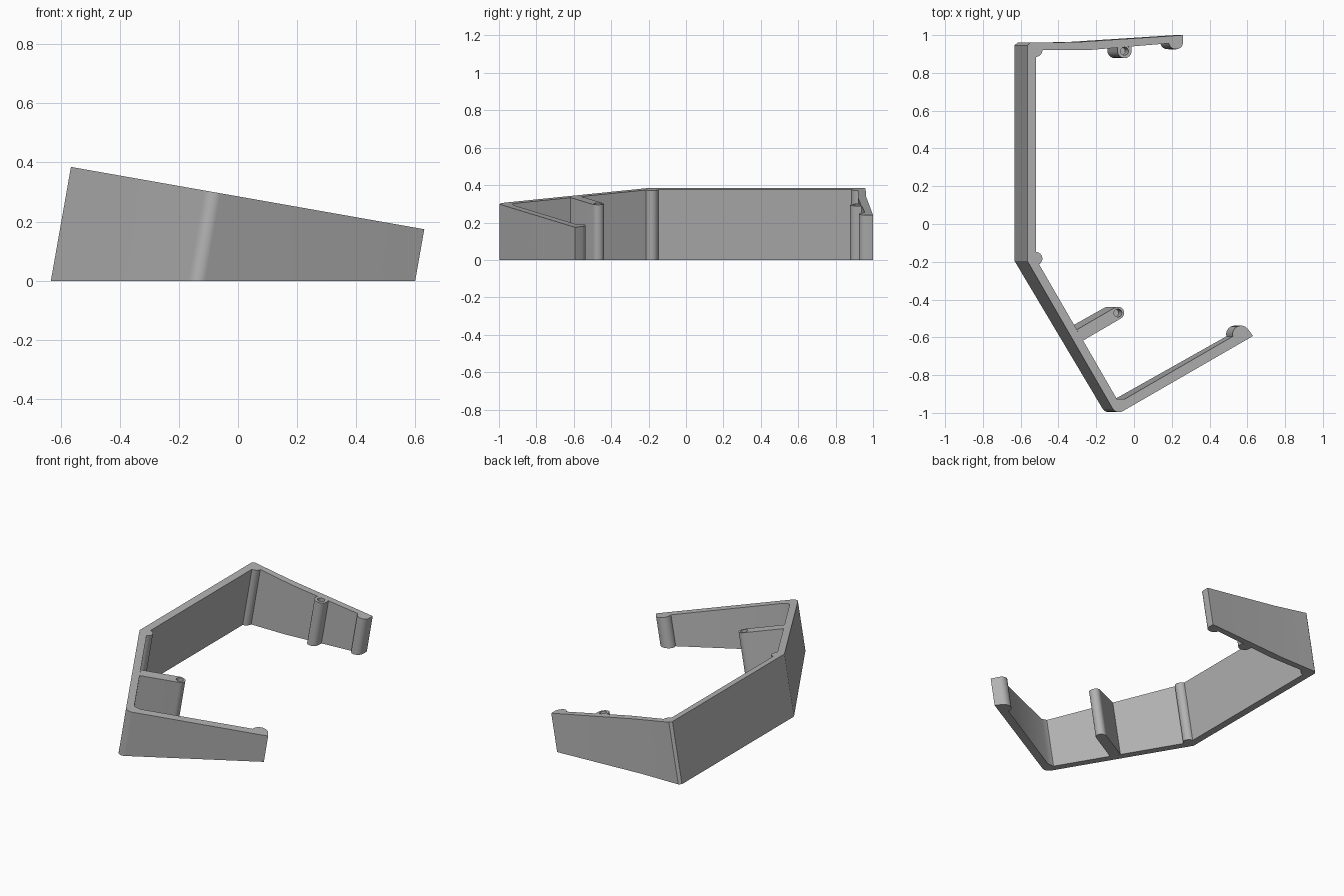
import bpy, bmesh, math

cube = bpy.data.objects.get("Cube")
if cube:
    bpy.data.objects.remove(cube, do_unlink=True)

TILT = math.tan(math.radians(10))   # walls lean toward +x, rim slopes down by the same angle

grey = bpy.data.materials.new("mid_grey")
grey.use_nodes = True
COLOUR = (0.45, 0.45, 0.45, 1)
grey.diffuse_color = COLOUR
grey.node_tree.nodes["Principled BSDF"].inputs["Base Color"].default_value = COLOUR


def arc(cx, cy, r, start, end, steps=14):
    """Points along an arc, angles in degrees."""
    angles = [math.radians(start + (end - start) * i / steps) for i in range(steps + 1)]
    return [(cx + r * math.cos(a), cy + r * math.sin(a)) for a in angles]


def leaning_prism(name, outline, raise_by=0.0, depth=None):
    """Sweep a counter-clockwise rim outline down the leaning axis, to the floor or to a depth."""
    bm = bmesh.new()
    top, bottom = [], []
    for x, y in outline:
        z = 0.2854 - TILT * x
        drop = z if depth is None else depth
        top.append(bm.verts.new((x + TILT * raise_by, y, z + raise_by)))
        bottom.append(bm.verts.new((x - TILT * drop, y, z - drop)))
    bm.faces.new(top)
    bm.faces.new(bottom[::-1])
    n = len(top)
    for i in range(n):
        j = (i + 1) % n
        bm.faces.new((top[i], bottom[i], bottom[j], top[j]))
    bmesh.ops.recalc_face_normals(bm, faces=bm.faces)
    mesh = bpy.data.meshes.new(name)
    bm.to_mesh(mesh)
    bm.free()
    mesh.materials.append(grey)
    obj = bpy.data.objects.new(name, mesh)
    bpy.context.collection.objects.link(obj)
    return obj


def activate(obj):
    bpy.ops.object.select_all(action='DESELECT')
    obj.select_set(True)
    bpy.context.view_layer.objects.active = obj


def drill(obj, cx, cy, r):
    """Blind screw hole along the leaning axis."""
    cutter = leaning_prism("hole_cutter", arc(cx, cy, r, 0, 345, 23), 0.03, 0.1)
    cutter.hide_render = True
    mod = obj.modifiers.new("hole", 'BOOLEAN')
    mod.operation = 'DIFFERENCE'
    mod.solver = 'EXACT'
    mod.object = cutter
    activate(obj)
    bpy.ops.object.modifier_apply(modifier="hole")
    bpy.data.objects.remove(cutter, do_unlink=True)


# Bent outer wall with corner beads and rounded end lips
wall_outline = (
    [(0.26, 1.0), (-0.30, 0.963), (-0.55, 0.96), (-0.565, 0.945), (-0.565, -0.195)]
    + arc(-0.079, -0.956, 0.04, 210, 300)       # rounded front corner
    + [(0.63, -0.593)]
    + arc(0.567, -0.583, 0.045, 38, 195)        # front lip
    + [(-0.048, -0.926), (-0.091, -0.926)]      # inner front corner
    + arc(-0.52, -0.183, 0.035, -60, 90)        # bead at the bend
    + arc(-0.52, 0.92, 0.035, -90, 0)           # bead in the back corner
    + [(-0.25, 0.92)]
    + arc(0.222, 0.963, 0.038, 190, 360)        # back lip
)
wall = leaning_prism("bent_wall", wall_outline)

# Screw boss on the back wall
boss = leaning_prism("back_screw_boss",
                     [(-0.013, 0.9395), (-0.087, 0.9334)] + arc(-0.05, 0.915, 0.037, 180, 360))
drill(boss, -0.05, 0.915, 0.021)

# Arm with a screw hole, standing square to the slanted wall
arm = leaning_prism("screw_arm",
                    [(-0.3025, -0.559), (-0.2695, -0.617)] + arc(-0.085, -0.471, 0.033, -60, 120))
drill(arm, -0.085, -0.471, 0.021)

for part in (wall, boss, arm):
    activate(part)
    bpy.ops.object.shade_smooth_by_angle(angle=math.radians(30))
